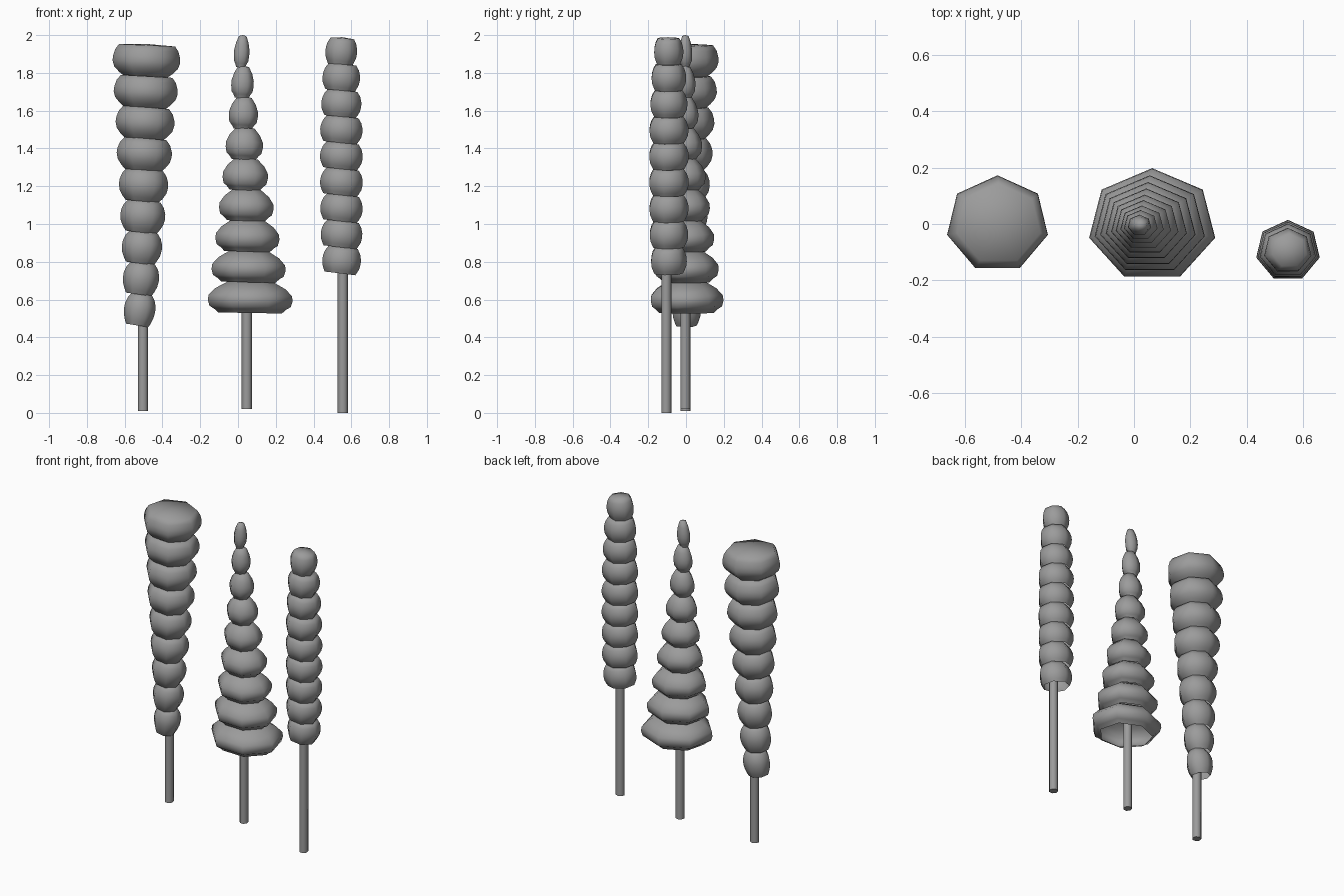
import bpy, bmesh, math
from mathutils import Matrix

if "Cube" in bpy.data.objects:
    bpy.data.objects.remove(bpy.data.objects["Cube"])

SIDES = 7

# Dark grey shared by every part
grey = bpy.data.materials.new("dark_grey")
grey.diffuse_color = (0.33, 0.33, 0.33, 1)
grey.use_nodes = True
grey.node_tree.nodes["Principled BSDF"].inputs["Base Color"].default_value = grey.diffuse_color


def add_ring(bm, cx, cy, cz, r, squash, h, lo, hi, wide, tilt):
    """One bulging seven-sided bead: open below, capped on top, tilted about y."""
    profile = [(lo, -1.0), (lo + (1 - lo) * 0.42, -0.76), (lo + (1 - lo) * 0.84, -0.48 + wide),
               (1.0, -0.12 + wide), (0.985, 0.2 + wide),
               (hi + (1 - hi) * 0.62, 0.58 + wide * 0.6), (hi, 0.92)]
    m = Matrix.Translation((cx, cy, cz)) @ Matrix.Rotation(math.radians(tilt), 4, 'Y')
    loops = []
    for f, z in profile:
        loop = []
        for i in range(SIDES):
            a = math.pi / 2 + i * math.tau / SIDES
            v = bm.verts.new((r * f * math.cos(a), r * f * squash * math.sin(a), z * h))
            v.co = m @ v.co
            loop.append(v)
        loops.append(loop)
    for a, b in zip(loops, loops[1:]):
        for i in range(SIDES):
            j = (i + 1) % SIDES
            bm.faces.new((a[i], a[j], b[j], b[i]))
    tip = bm.verts.new(m @ Matrix.Translation((0, 0, h)).translation)
    top = loops[-1]
    for i in range(SIDES):
        bm.faces.new((top[i], top[(i + 1) % SIDES], tip))


def lerp(ab, t):
    return ab[0] + (ab[1] - ab[0]) * t


def finish(ob, deg=60):
    bpy.ops.object.select_all(action='DESELECT')
    bpy.context.view_layer.objects.active = ob
    ob.select_set(True)
    bpy.ops.object.shade_smooth_by_angle(angle=math.radians(deg))
    ob.data.materials.append(grey)


def build_spike(name, xs, y, zs, radii, squash, h, lo, hi, wide, tilt):
    bm = bmesh.new()
    n = len(radii)
    for k, r in enumerate(radii):
        t = k / (n - 1)
        add_ring(bm, lerp(xs, t ** 0.8), y, lerp(zs, t), r, squash, h,
                 lerp(lo, t), lerp(hi, t), wide, lerp(tilt, t))
    mesh = bpy.data.meshes.new(name)
    bm.to_mesh(mesh)
    bm.free()
    ob = bpy.data.objects.new(name, mesh)
    bpy.context.collection.objects.link(ob)
    finish(ob)


def build_stem(name, x, y, z0, z1):
    bpy.ops.mesh.primitive_cylinder_add(vertices=SIDES, radius=0.028, depth=z1 - z0,
                                        location=(x, y, (z0 + z1) / 2))
    bpy.context.object.name = name
    finish(bpy.context.object)


# Left spike widens upwards
build_spike("left_foliage", (-0.52, -0.485), 0.0, (0.55, 1.865),
            [0.085, 0.098, 0.109, 0.122, 0.134, 0.15, 0.16, 0.174, 0.184],
            0.94, 0.088, (0.72, 0.62), (0.64, 0.83), 0.05, (9, 2.5))
build_stem("left_stem", -0.503, -0.003, 0.01, 0.58)

# Middle spike tapers to a point
build_spike("middle_foliage", (0.065, 0.02), -0.004, (0.615, 1.915),
            [0.23, 0.201, 0.174, 0.148, 0.123, 0.101, 0.079, 0.061, 0.042],
            0.88, 0.086, (0.75, 0.58), (0.53, 0.5), -0.12, (1, 4))
build_stem("middle_stem", 0.047, -0.005, 0.02, 0.66)

# Right spike is a slim column
build_spike("right_foliage", (0.549, 0.547), -0.095, (0.81, 1.917),
            [0.105, 0.113, 0.115, 0.116, 0.116, 0.115, 0.109, 0.102, 0.086],
            0.945, 0.072, (0.8, 0.78), (0.76, 0.74), 0.0, (7, 5))
build_stem("right_stem", 0.555, -0.105, 0.0, 0.83)
